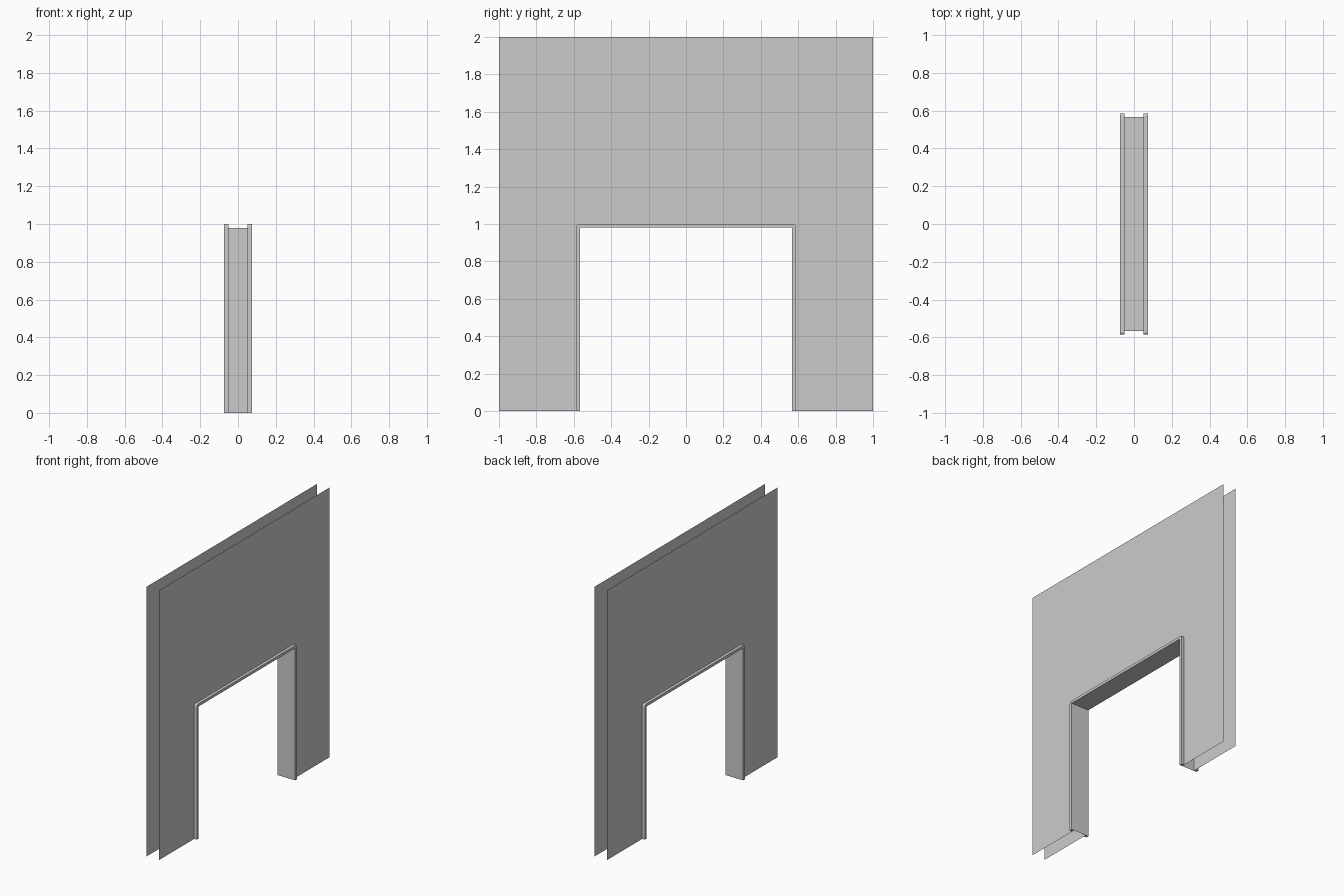
import bpy, bmesh
from math import sin, cos, pi

cube = bpy.data.objects.get("Cube")
if cube:
    bpy.data.objects.remove(cube)

WALL_X = 0.051       # half distance between the two wall skins
TRIM_X = 0.073       # outer face of the trim
OUT_Y, OUT_Z = 0.586, 1.0     # outside of the trim
IN_Y, IN_Z = 0.566, 0.98      # clear opening
RADIUS = 0.015

gray = bpy.data.materials.new("plain_gray")
gray.use_nodes = True
color = (0.6, 0.6, 0.6, 1)
gray.diffuse_color = color
gray.node_tree.nodes["Principled BSDF"].inputs["Base Color"].default_value = color


def arch(half, top, radius=0):
    """Outline of a doorway from its -y foot over the top to its +y foot."""
    if not radius:
        side = [(half, top)]
    else:
        side = [(half - radius + radius * cos(a), top - radius + radius * sin(a))
                for a in (i * pi / 8 for i in range(5))]
    side.insert(0, (half, 0))
    return [(-y, z) for y, z in side] + side[::-1]


def make(name, bm):
    bmesh.ops.recalc_face_normals(bm, faces=bm.faces)
    mesh = bpy.data.meshes.new(name)
    bm.to_mesh(mesh)
    bm.free()
    mesh.materials.append(gray)
    obj = bpy.data.objects.new(name, mesh)
    bpy.context.collection.objects.link(obj)
    return obj


def plate(name, outline, x, depth=0):
    """Flat outline in the yz plane facing away from x = 0, optionally extruded."""
    bm = bmesh.new()
    face = bm.faces.new([bm.verts.new((x, y, z)) for y, z in outline])
    if depth:
        geom = bmesh.ops.extrude_face_region(bm, geom=[face], use_keep_orig=True)["geom"]
        verts = [v for v in geom if isinstance(v, bmesh.types.BMVert)]
        bmesh.ops.translate(bm, vec=(depth, 0, 0), verts=verts)
    else:
        face.normal_update()
        if face.normal.x * x < 0:
            face.normal_flip()
        mesh = bpy.data.meshes.new(name)
        bm.to_mesh(mesh)
        bm.free()
        mesh.materials.append(gray)
        obj = bpy.data.objects.new(name, mesh)
        bpy.context.collection.objects.link(obj)
        return obj
    return make(name, bm)


# Wall skins and raised door trim on both sides
opening = arch(OUT_Y, OUT_Z, RADIUS)
wall = [(-1, 0)] + opening + [(1, 0), (1, 2), (-1, 2)]
trim = opening + arch(IN_Y, IN_Z)[::-1]
for side, s in (("left", 1), ("right", -1)):
    plate(side + "_wall", wall, s * WALL_X)
    plate(side + "_door_trim", trim, s * WALL_X, s * (TRIM_X - WALL_X))

# Lining of the doorway between the two skins
bm = bmesh.new()
rows = [[bm.verts.new((x, y, z)) for y, z in arch(IN_Y, IN_Z)]
        for x in (-WALL_X, WALL_X)]
for i in range(3):
    bm.faces.new((rows[0][i], rows[0][i + 1], rows[1][i + 1], rows[1][i]))
bm.normal_update()
for f in bm.faces:
    c = f.calc_center_median()
    # Faces look into the opening
    if f.normal.y * c.y + f.normal.z * (c.z - IN_Z / 2) > 0:
        f.normal_flip()
mesh = bpy.data.meshes.new("door_lining")
bm.to_mesh(mesh)
bm.free()
mesh.materials.append(gray)
bpy.context.collection.objects.link(bpy.data.objects.new("door_lining", mesh))
